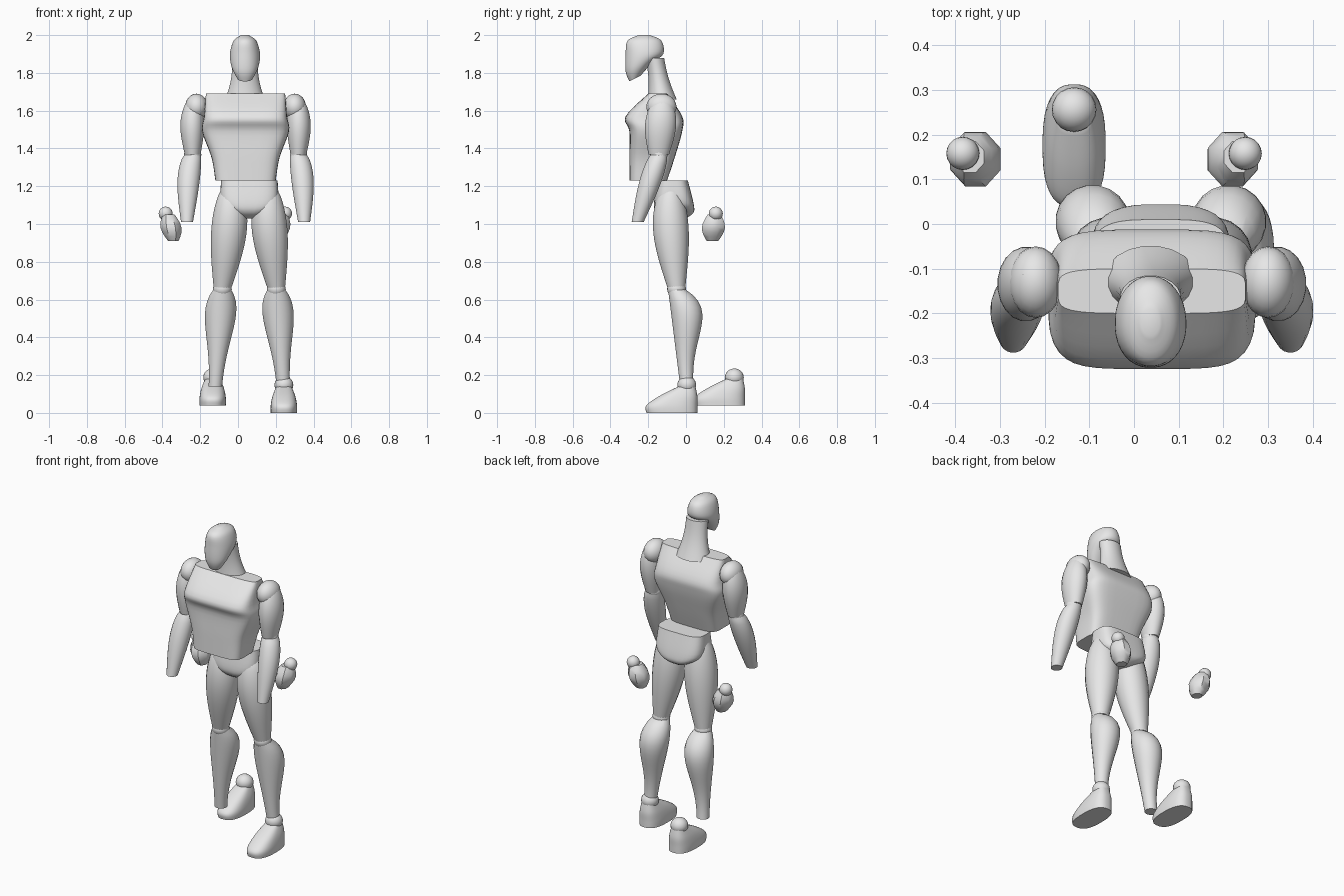
import bpy, bmesh, math
from mathutils import Vector

cube = bpy.data.objects.get("Cube")
if cube:
    bpy.data.objects.remove(cube, do_unlink=True)

gray = bpy.data.materials.new("plain_gray")
gray.use_nodes = True
gray.diffuse_color = (.8, .8, .8, 1)
gray.node_tree.nodes["Principled BSDF"].inputs["Base Color"].default_value = gray.diffuse_color


def finish(name, bm):
    bmesh.ops.recalc_face_normals(bm, faces=bm.faces)
    mesh = bpy.data.meshes.new(name)
    bm.to_mesh(mesh)
    bm.free()
    mesh.materials.append(gray)
    obj = bpy.data.objects.new(name, mesh)
    bpy.context.collection.objects.link(obj)
    bpy.ops.object.select_all(action='DESELECT')
    obj.select_set(True)
    bpy.context.view_layer.objects.active = obj
    bpy.ops.object.shade_smooth_by_angle(angle=math.radians(42))


def rounded(angle_part, radius, power):
    """One coordinate of a rounded-square outline."""
    return math.copysign(abs(angle_part) ** (2 / power), angle_part) * radius


def skin(name, rings, sides, power=2):
    """Joins rings of (centre, half width, half depth, tilt) into a closed skin."""
    bm = bmesh.new()
    loops = []
    for centre, width, depth, tilt in rings:
        loop = []
        for k in range(sides):
            angle = math.tau * (k + .5) / sides
            dx = rounded(math.cos(angle), width, power)
            dy = rounded(math.sin(angle), depth, power)
            loop.append(bm.verts.new(centre + Vector((dx, dy, tilt * dy))))
        loops.append(loop)
    for low, high in zip(loops, loops[1:]):
        for k in range(sides):
            n = (k + 1) % sides
            bm.faces.new((low[k], low[n], high[n], high[k]))
    bm.faces.new(loops[0])
    bm.faces.new(loops[-1])
    finish(name, bm)


def blend(a, b, c, d, t):
    """Smooth curve through b and c."""
    return b + t / 2 * (c - a + t * (2 * a - 5 * b + 4 * c - d + t * (3 * (b - c) + d - a)))


def body(name, place, sections, power, sides=36, steps=5):
    """Sections are (height, half width, front, back, tilt)."""
    padded = [sections[0], *sections, sections[-1]]
    curve = []
    for group in zip(padded, padded[1:], padded[2:], padded[3:]):
        for s in range(steps):
            curve.append([blend(*values, s / steps) for values in zip(*group)])
    curve.append(sections[-1])
    rings = [(Vector(place) + Vector((0, (front + back) / 2, z)), width, (back - front) / 2, tilt)
             for z, width, front, back, tilt in curve]
    skin(name, rings, sides, power)


def ball(name, centre, size):
    bm = bmesh.new()
    bmesh.ops.create_uvsphere(bm, u_segments=20, v_segments=12, radius=1)
    bmesh.ops.scale(bm, vec=size, verts=bm.verts)
    bmesh.ops.translate(bm, vec=centre, verts=bm.verts)
    finish(name, bm)


def limb(name, start, end, radii, bulge, peak=1, sharp=1, sway=(0, 0, 0), depth=1, sides=20, steps=16):
    """Tapers from start to end, swelling and swaying along the way."""
    rings = []
    for i in range(steps + 1):
        t = i / steps
        swell = abs(math.sin(math.pi * t ** peak)) ** sharp
        radius = radii[0] + (radii[1] - radii[0]) * t + bulge * swell
        rings.append((start.lerp(end, t) + Vector(sway) * swell, radius, radius * depth, 0))
    skin(name, rings, sides)


# Head with a jaw that slopes up toward the neck
body("head", (.037, 0, 0), [
    (2, .02, -.25, -.19, 0), (1.97, .06, -.31, -.13, 0), (1.9, .08, -.32, -.12, 0),
    (1.83, .07, -.32, -.18, .3), (1.77, .04, -.3, -.24, .5)], power=2.1)
limb("neck", Vector((.037, -.125, 1.66)), Vector((.037, -.165, 1.88)), (.105, .068), -.012, depth=.73)

# Torso with a chest shelf and a narrow waist, over a wedge-shaped pelvis
body("torso", (.04, 0, 0), [
    (1.69, .21, -.2, -.1, 0), (1.57, .22, -.32, -.02, 0), (1.49, .23, -.3, -.02, 0),
    (1.35, .18, -.3, -.06, 0), (1.23, .16, -.3, -.1, 0)], power=4.5)
body("pelvis", (.06, 0, 0), [
    (1.23, .15, -.15, .01, 0), (1.11, .15, -.17, .04, 0),
    (1.06, .09, -.16, .04, 0), (1.03, .03, -.12, 0, 0)], power=3.5)

for label, side in (("left", 1), ("right", -1)):
    def spot(middle, out, y, z):
        return Vector((middle + side * out, y, z))

    # Arm
    ball(label + "_shoulder", spot(.04, .26, -.13, 1.62), (.06, .08, .07))
    elbow = spot(.04, .28, -.144, 1.367)
    limb(label + "_upper_arm", spot(.04, .27, -.125, 1.68), elbow, (.02, .042), .034,
         peak=.8, sway=(side * .007, 0, 0), depth=1.3)
    ball(label + "_elbow", elbow, (.046, .046, .04))
    limb(label + "_forearm", elbow, spot(.04, .31, -.256, 1.01), (.044, .032), .02,
         peak=.7, sway=(side * .01, 0, 0))

    # Leg
    knee = spot(.06, .143, -.05, .655)
    limb(label + "_thigh", spot(.06, .1, -.08, 1.18), knee, (.05, .046), .047,
         peak=.75, sway=(side * -.01, -.012, 0))
    ball(label + "_knee", knee, (.05, .05, .045))
    limb(label + "_calf", knee, spot(.06, .18, .005, .14), (.046, .036), .04,
         peak=.5, sharp=2, sway=(0, .04, 0))

    # Detached hand behind the body
    wrist = spot(-.067, .316, .158, 1.055)
    ball(label + "_wrist", wrist, (.037, .037, .037))
    limb(label + "_hand", spot(-.067, .3, .15, 1.05), spot(-.067, .275, .14, .91), (.034, .03), .028,
         depth=1.1, sides=8, steps=6)

# Feet: one under its leg, the other lying behind
for label, place in (("left", Vector((.243, 0, 0))), ("right", Vector((-.134, .252, .04)))):
    body(label + "_foot", place, [
        (0, .07, -.21, .06, 0), (.04, .07, -.21, .06, 0),
        (.09, .06, -.14, .06, 0), (.14, .04, -.04, .05, 0)], power=2.6)
    ball(label + "_ankle", place + Vector((0, .004, .148)), (.05, .05, .047))
